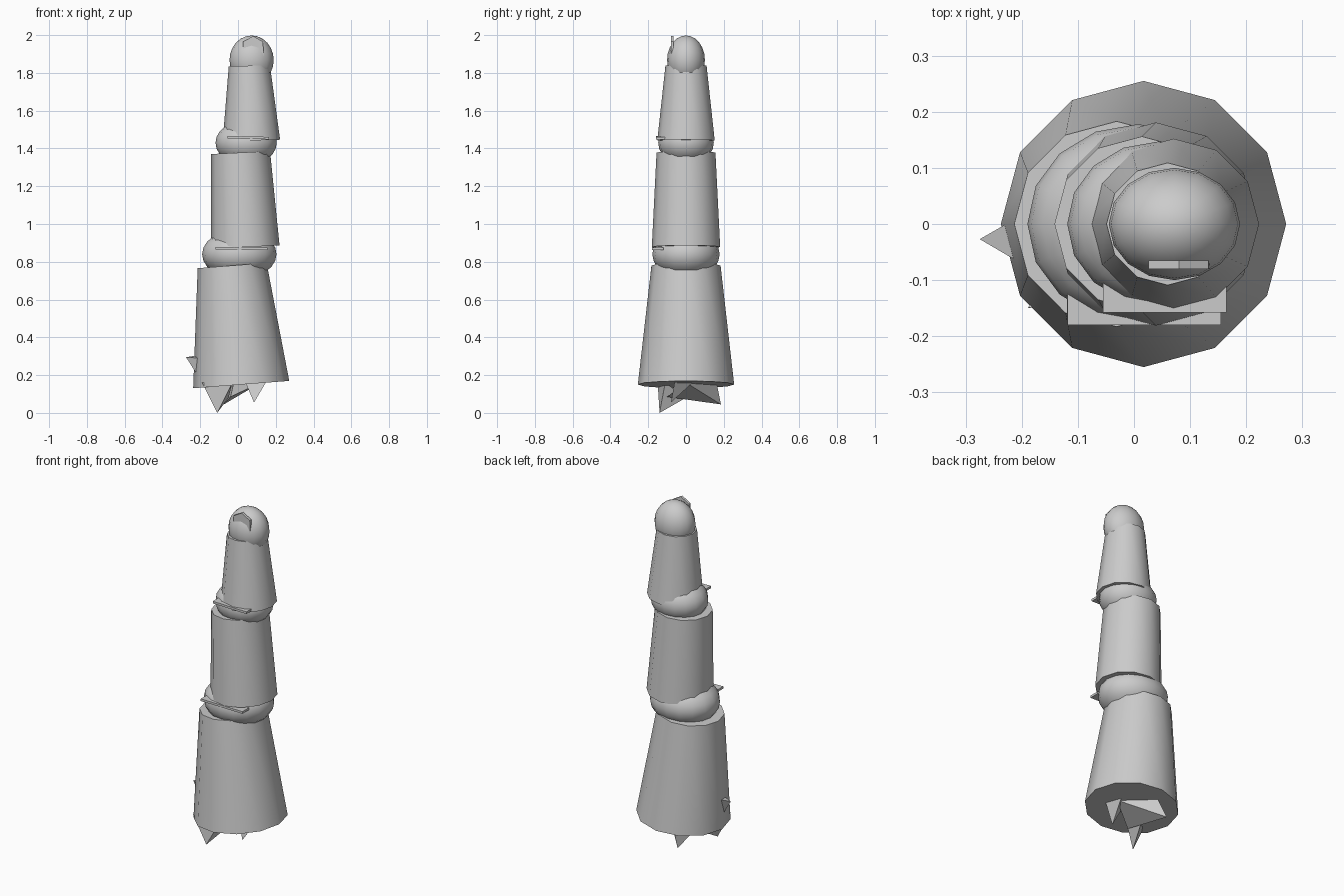
import bpy, bmesh, math
from mathutils import Vector

if "Cube" in bpy.data.objects:
    bpy.data.objects.remove(bpy.data.objects["Cube"])


def finish(name, bm, smooth=True):
    bmesh.ops.recalc_face_normals(bm, faces=bm.faces)
    me = bpy.data.meshes.new(name)
    bm.to_mesh(me)
    bm.free()
    ob = bpy.data.objects.new(name, me)
    bpy.context.collection.objects.link(ob)
    if smooth:
        bpy.ops.object.select_all(action='DESELECT')
        ob.select_set(True)
        bpy.context.view_layer.objects.active = ob
        bpy.ops.object.shade_smooth_by_angle(angle=math.radians(40))
    return ob


def segment(name, p0, p1, r0, r1):
    # tapered 12-sided cylinder, leaning in the xz plane
    bm = bmesh.new()
    a, b = Vector((p0[0], 0, p0[1])), Vector((p1[0], 0, p1[1]))
    d = b - a
    bmesh.ops.create_cone(bm, cap_ends=True, segments=12, radius1=r0,
                          radius2=r1, depth=d.length)
    ob = finish(name, bm)
    ob.location = (a + b) / 2
    ob.rotation_euler = (0, math.atan2(d.x, d.z), 0)


def ball(name, x, z, radii):
    bm = bmesh.new()
    bmesh.ops.create_uvsphere(bm, u_segments=16, v_segments=12, radius=1)
    bmesh.ops.scale(bm, vec=radii, verts=bm.verts)
    ob = finish(name, bm)
    ob.location = (x, 0, z)


def slab(name, center, size, tilt):
    bm = bmesh.new()
    bmesh.ops.create_cube(bm, size=1)
    bmesh.ops.scale(bm, vec=size, verts=bm.verts)
    ob = finish(name, bm, False)
    ob.location = center
    ob.rotation_euler = (0, tilt, 0)


def shard(name, pts):
    # four-point splinter
    bm = bmesh.new()
    bmesh.ops.convex_hull(bm, input=[bm.verts.new(p) for p in pts])
    finish(name, bm, False)


# finger bones from base to tip
segment("base_segment", (0.017, 0.15), (-0.031, 0.78), 0.255, 0.183)
segment("middle_segment", (0.039, 0.878), (0.014, 1.378), 0.181, 0.156)
segment("end_segment", (0.071, 1.442), (0.06, 1.838), 0.152, 0.109)

# knuckles and fingertip
ball("lower_knuckle", 0.007, 0.84, (0.197, 0.178, 0.132))
ball("upper_knuckle", 0.043, 1.43, (0.162, 0.147, 0.12))
ball("fingertip", 0.072, 1.868, (0.117, 0.1, 0.13))

# crease ridges on the front
slab("lower_crease", (0.018, -0.15, 0.87), (0.274, 0.06, 0.013), 0.01)
slab("upper_crease", (0.055, -0.129, 1.457), (0.22, 0.057, 0.013), 0.02)

# pointed nail plate
bm = bmesh.new()
outline = [(0.03, 1.90), (0.135, 1.89), (0.133, 1.965), (0.08, 1.995), (0.026, 1.965)]
f = bm.faces.new([bm.verts.new((x, -0.08, z)) for x, z in outline])
g = bmesh.ops.extrude_face_region(bm, geom=[f])
bmesh.ops.translate(bm, vec=(0, 0.015, 0),
                    verts=[v for v in g["geom"] if isinstance(v, bmesh.types.BMVert)])
finish("nail", bm, False)

# splinters at the broken base
shard("splinter_front", [(-0.11, -0.14, 0.0), (-0.19, -0.15, 0.16),
                         (-0.03, -0.11, 0.16), (-0.05, 0.0, 0.08)])
shard("splinter_back", [(-0.075, 0.185, 0.045), (-0.02, 0.16, 0.17),
                        (0.12, 0.0, 0.16), (-0.04, -0.1, 0.085)])
shard("splinter_right", [(0.085, -0.08, 0.055), (0.04, -0.05, 0.16),
                         (0.15, -0.06, 0.165), (0.12, 0.04, 0.165)])
shard("splinter_side", [(-0.275, -0.027, 0.295), (-0.21, 0.01, 0.305),
                        (-0.21, -0.065, 0.29), (-0.215, -0.04, 0.2)])
